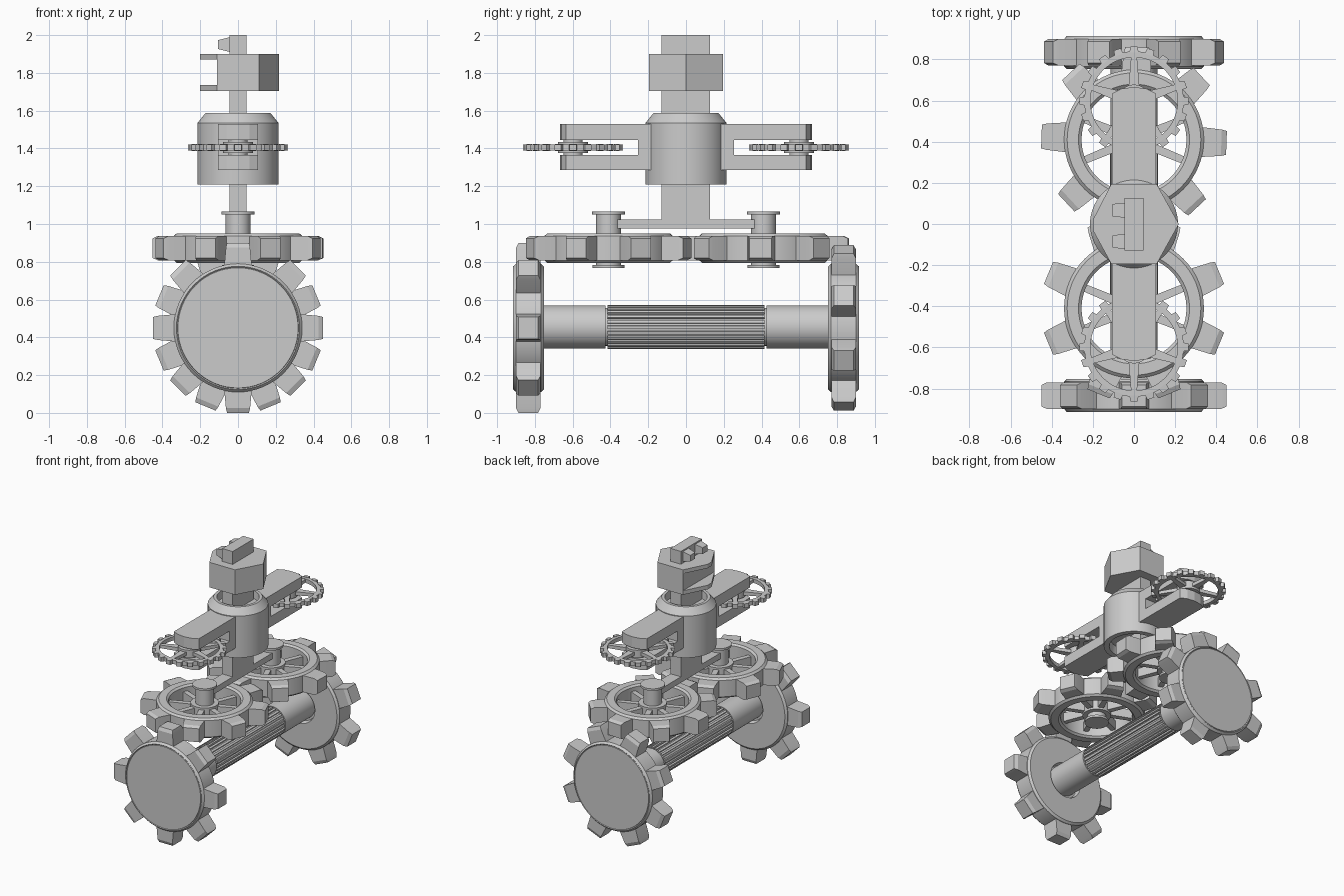
import bpy, bmesh
from math import pi, sin, cos, radians
from mathutils import Matrix, Vector

if "Cube" in bpy.data.objects:
    bpy.data.objects.remove(bpy.data.objects["Cube"])

T = Matrix.Translation
R = Matrix.Rotation


def lathe(bm, profile, n, m=Matrix(), closed=False):
    """Revolve (radius, height) points around local z; r=0 points become poles."""
    rings = []
    for r, h in profile:
        if r == 0:
            rings.append([bm.verts.new(m @ Vector((0, 0, h)))] * n)
        else:
            rings.append([bm.verts.new(m @ Vector((r * cos(2 * pi * i / n), r * sin(2 * pi * i / n), h)))
                          for i in range(n)])
    pairs = list(zip(rings, rings[1:])) + ([(rings[-1], rings[0])] if closed else [])
    for a, b in pairs:
        for i in range(n):
            j = (i + 1) % n
            bm.faces.new(list(dict.fromkeys((a[i], a[j], b[j], b[i]))))


def loft(bm, sections, m=Matrix()):
    """Rectangular bar along local x; sections are (x, half width, half height)."""
    rings = [[bm.verts.new(m @ Vector((x, sy * w, sz * h)))
              for sy, sz in ((-1, -1), (1, -1), (1, 1), (-1, 1))] for x, w, h in sections]
    for a, b in zip(rings, rings[1:]):
        for i in range(4):
            j = (i + 1) % 4
            bm.faces.new((a[i], a[j], b[j], b[i]))
    bm.faces.new(rings[0])
    bm.faces.new(rings[-1])


def prism(bm, pts, z0, z1, m=Matrix()):
    """Extrude an xy outline from z0 to z1."""
    lo = [bm.verts.new(m @ Vector((x, y, z0))) for x, y in pts]
    hi = [bm.verts.new(m @ Vector((x, y, z1))) for x, y in pts]
    bm.faces.new(lo)
    bm.faces.new(hi)
    for i in range(len(pts)):
        j = (i + 1) % len(pts)
        bm.faces.new((lo[i], lo[j], hi[j], hi[i]))


def box(bm, x0, x1, y0, y1, z0, z1):
    prism(bm, [(x0, y0), (x1, y0), (x1, y1), (x0, y1)], z0, z1)


def finish(name, bm, smooth=True):
    bmesh.ops.recalc_face_normals(bm, faces=bm.faces)
    me = bpy.data.meshes.new(name)
    bm.to_mesh(me)
    bm.free()
    ob = bpy.data.objects.new(name, me)
    bpy.context.collection.objects.link(ob)
    if smooth:
        bpy.context.view_layer.objects.active = ob
        ob.select_set(True)
        bpy.ops.object.shade_smooth_by_angle(angle=radians(25))
        ob.select_set(False)
    return ob


def around(bm, sections, n, m, phase=0.0):
    for i in range(n):
        loft(bm, sections, m @ R(phase + 2 * pi * i / n, 4, 'Z'))


BIG_TOOTH = [(0.325, 0.073, 0.064), (0.425, 0.064, 0.064), (0.45, 0.058, 0.052)]

for s, side in ((-1, "front"), (1, "back")):
    # solid toothed wheels, outer face along local +z
    bm = bmesh.new()
    m = T((0, 0.835 * s, 0.45)) @ R(-s * pi / 2, 4, 'X')
    lathe(bm, [(0, 0.08), (0.318, 0.08), (0.32, 0.075), (0.326, 0.08), (0.34, 0.064), (0.34, -0.068),
               (0.325, -0.082), (0.135, -0.082), (0.125, -0.05), (0, -0.05)], 64, m)
    around(bm, BIG_TOOTH, 8, m, 0 if s < 0 else pi / 8)
    finish(side + "_wheel", bm)

    # flat spoked gears above the axle
    bm = bmesh.new()
    m = T((0, 0.41 * s, 0.872))
    lathe(bm, [(0.255, 0.065), (0.27, 0.078), (0.325, 0.078), (0.34, 0.064), (0.34, -0.064),
               (0.325, -0.078), (0.27, -0.078), (0.255, -0.065)], 64, m, True)
    around(bm, BIG_TOOTH, 8, m, pi / 8 if s < 0 else radians(-2))
    around(bm, [(0.04, 0.022, 0.035), (0.265, 0.018, 0.035)], 8, m, pi / 8)
    lathe(bm, [(0, -0.105), (0.085, -0.105), (0.085, -0.088), (0.066, -0.088), (0.066, -0.05),
               (0.1, -0.05), (0.1, 0.05), (0.066, 0.05), (0.066, 0.178), (0.087, 0.178),
               (0.087, 0.194), (0, 0.194)], 32, m)
    finish(side + "_spoked_gear", bm)

    # small gears held in the forks
    bm = bmesh.new()
    m = T((0, 0.598 * s, 1.405)) @ R(s * pi / 2, 4, 'Z')
    lathe(bm, [(0.212, 0.015), (0.242, 0.015), (0.242, -0.015), (0.212, -0.015)], 60, m, True)
    around(bm, [(0.235, 0.022, 0.018), (0.264, 0.018, 0.016)], 20, m)
    around(bm, [(0.05, 0.028, 0.014), (0.22, 0.014, 0.012)], 5, m)
    lathe(bm, [(0, 0.04), (0.05, 0.04), (0.05, 0.03), (0.08, 0.03), (0.08, -0.03),
               (0.05, -0.03), (0.05, -0.04), (0, -0.04)], 32, m)
    finish(side + "_small_gear", bm)

    # fork arm: two prongs and a solid root
    bm = bmesh.new()
    prong = [(-0.107, 0.25), (0.107, 0.25), (0.107, 0.635), (0.06, 0.658), (0, 0.666), (-0.06, 0.658), (-0.107, 0.635)]
    m = Matrix.Diagonal((1, s, 1, 1))
    prism(bm, prong, 1.445, 1.53, m)
    prism(bm, prong, 1.285, 1.365, m)
    prism(bm, [(-0.107, 0.16), (0.107, 0.16), (0.107, 0.255), (-0.107, 0.255)], 1.285, 1.53, m)
    finish(side + "_fork", bm, False)

# axle with a fluted middle
bm = bmesh.new()
m = T((0, 0, 0.455)) @ R(pi / 2, 4, 'X')
for s in (-1, 1):
    lathe(bm, [(0, s * 0.425), (0.114, s * 0.425), (0.114, s * 0.79), (0, s * 0.79)], 48, m)
lathe(bm, [(0, -0.43), (0.1, -0.43), (0.1, 0.43), (0, 0.43)], 32, m)
flutes = []
for i in range(24):
    for off, r in ((-0.32, 0.117), (0.2, 0.117), (0.26, 0.105), (0.62, 0.105)):
        a = 2 * pi * (i + off) / 24
        flutes.append((r * cos(a), r * sin(a)))
prism(bm, flutes, -0.415, 0.415, m)
finish("axle", bm)

# central post with the lower cross arm
bm = bmesh.new()
box(bm, -0.045, 0.045, -0.13, 0.127, 0.977, 2.0)
finish("post", bm, False)
bm = bmesh.new()
box(bm, -0.045, 0.045, -0.37, 0.37, 0.977, 1.023)
finish("cross_arm", bm, False)

# round body with recessed ends
bm = bmesh.new()
lathe(bm, [(0, 1.27), (0.165, 1.27), (0.175, 1.21), (0.214, 1.21), (0.214, 1.535),
           (0.172, 1.588), (0.15, 1.588), (0.145, 1.53), (0, 1.53)], 64)
finish("body", bm)

# six-sided head, cut open on the -x side
bm = bmesh.new()
hexa = [(0.218, 0), (0.11, 0.195), (-0.11, 0.195), (-0.2, 0.02), (-0.2, -0.03), (-0.11, -0.195), (0.11, -0.195)]
prism(bm, hexa, 1.87, 1.9)
prism(bm, hexa, 1.705, 1.737)
prism(bm, [p for p in hexa if p[0] > -0.15], 1.737, 1.87)
finish("head", bm, False)

# small tabs beside the post tip
bm = bmesh.new()
for y in (0.067, -0.085):
    loft(bm, [(-0.04, 0.037, 0.04), (-0.105, 0.03, 0.024)], T((0, y, 1.95)))
finish("top_tabs", bm, False)
